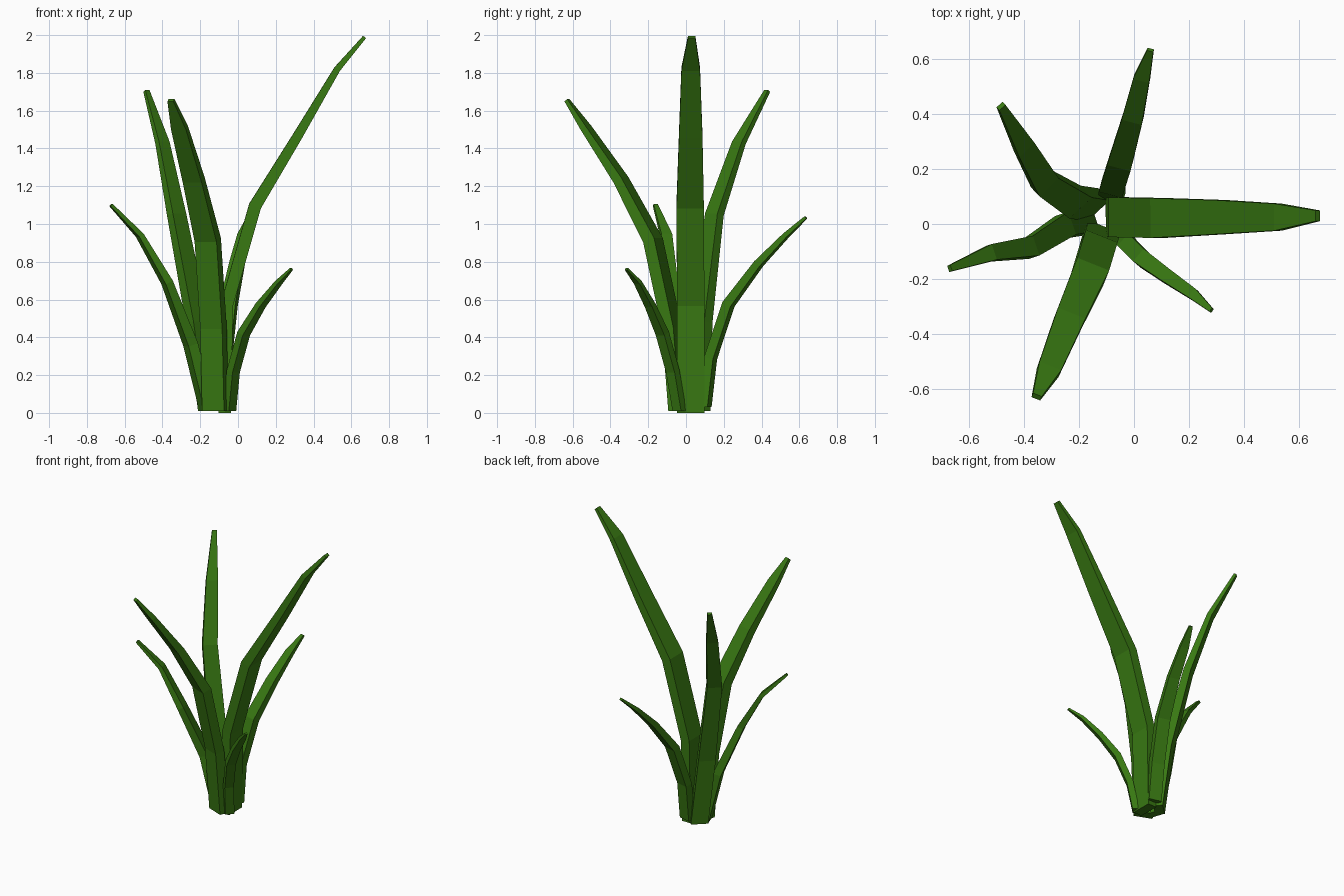
import bpy, bmesh
from mathutils import Vector

if "Cube" in bpy.data.objects:
    bpy.data.objects.remove(bpy.data.objects["Cube"])

green = bpy.data.materials.new("leaf green")
green.diffuse_color = (0.04, 0.19, 0.006, 1)
green.use_nodes = True
green.node_tree.nodes["Principled BSDF"].inputs["Base Color"].default_value = green.diffuse_color

# width and thickness factors, counted back from the leaf tip
TAPER_W = (.27, .68, .86, 1)
TAPER_T = (.3, .52, .78, 1)


def leaf(name, width, thick, *spine):
    """Sweep a flat four-sided section along the bent leaf spine."""
    pts = [Vector(p) for p in spine]
    reach = pts[-1] - pts[0]
    side = Vector((reach.y, -reach.x, 0)).normalized()
    last = len(pts) - 1
    bm = bmesh.new()
    loops = []
    for i, p in enumerate(pts):
        tangent = pts[min(i + 1, last)] - pts[max(i - 1, 0)]
        if i == 0:
            tangent = Vector((0, 0, 1))  # flat cut at the root
        k = min(last - i, 3)
        w = side * width * TAPER_W[k] / 2
        t = tangent.cross(side).normalized() * thick * TAPER_T[k] / 2
        loops.append([bm.verts.new(p + v) for v in (-w - t, w - t, w + t, t - w)])
    for lo, hi in zip(loops, loops[1:]):
        for k in range(4):
            n = (k + 1) % 4
            bm.faces.new((lo[k], lo[n], hi[n], hi[k]))
    bm.faces.new(loops[0][::-1])
    bm.faces.new(loops[-1])
    bmesh.ops.recalc_face_normals(bm, faces=bm.faces)
    me = bpy.data.meshes.new(name)
    bm.to_mesh(me)
    bm.free()
    me.materials.append(green)
    bpy.context.collection.objects.link(bpy.data.objects.new(name, me))


# six leaves: width, thickness, then spine points from root to tip
leaf("leaf_right_tall", .145, .066, (-.07, .025, 0), (-.06, .025, .57), (.09, .022, 1.095),
     (.315, .025, 1.465), (.525, .025, 1.82), (.67, .03, 1.99))
leaf("leaf_front", .125, .066, (-.12, -.04, .01), (-.13, -.075, .45), (-.16, -.175, .915),
     (-.235, -.345, 1.235), (-.31, -.53, 1.51), (-.355, -.63, 1.655))
leaf("leaf_back_left", .112, .06, (-.15, .07, .01), (-.215, .08, .48), (-.325, .15, 1.05),
     (-.40, .28, 1.43), (-.485, .43, 1.705))
leaf("leaf_left", .088, .055, (-.165, .01, .01), (-.25, -.005, .36), (-.375, -.085, .69),
     (-.52, -.105, .94), (-.672, -.162, 1.1))
leaf("leaf_back", .088, .05, (-.08, .10, .03), (-.08, .13, .29), (-.05, .225, .575),
     (-.005, .385, .79), (.028, .53, .94), (.06, .635, 1.035))
leaf("leaf_front_right_small", .06, .042, (-.045, -.035, .01), (-.025, -.07, .22),
     (.03, -.125, .42), (.12, -.19, .57), (.215, -.255, .69), (.283, -.315, .762))
